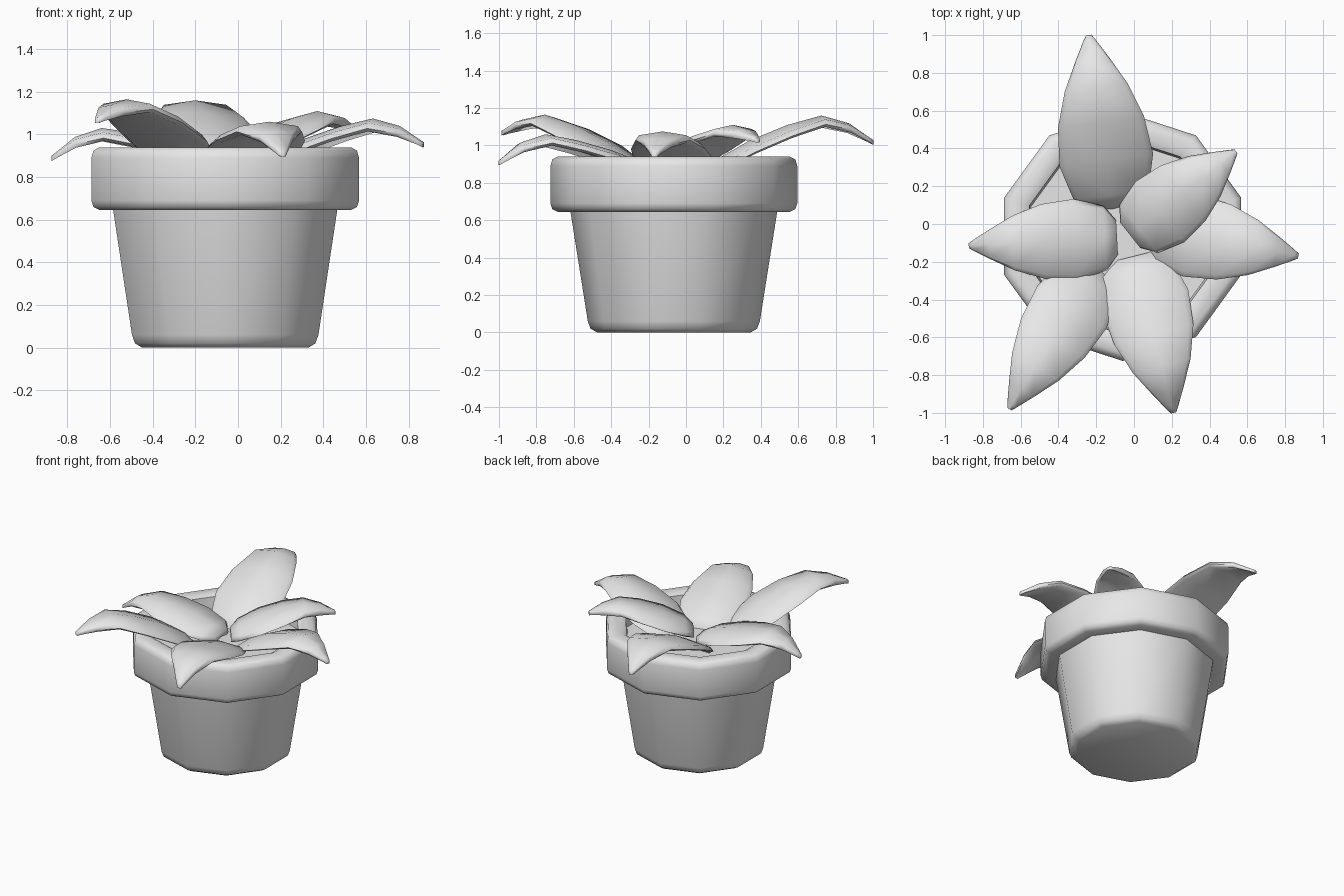
import bpy, bmesh
from math import sin, cos, pi, radians
from mathutils import Vector

cube = bpy.data.objects.get("Cube")
if cube:
    bpy.data.objects.remove(cube, do_unlink=True)

# One plain grey for everything
grey = bpy.data.materials.new("plain_grey")
grey.use_nodes = True
grey.diffuse_color = (0.8, 0.8, 0.8, 1)
grey.node_tree.nodes["Principled BSDF"].inputs["Base Color"].default_value = (0.8, 0.8, 0.8, 1)

POT_CENTRE = Vector((-0.06, -0.065, 0))
SIDES = 10


def loft(name, rings, angle):
    """Skin a list of closed rings, cap both ends and smooth the result."""
    bm = bmesh.new()
    loops = [[bm.verts.new(p) for p in ring] for ring in rings]
    n = len(loops[0])
    for a, b in zip(loops, loops[1:]):
        for i in range(n):
            j = (i + 1) % n
            bm.faces.new((a[i], a[j], b[j], b[i]))
    bm.faces.new(loops[0])
    bm.faces.new(loops[-1])
    bmesh.ops.recalc_face_normals(bm, faces=bm.faces)
    mesh = bpy.data.meshes.new(name)
    bm.to_mesh(mesh)
    bm.free()
    mesh.materials.append(grey)
    obj = bpy.data.objects.new(name, mesh)
    bpy.context.collection.objects.link(obj)
    bpy.ops.object.select_all(action="DESELECT")
    obj.select_set(True)
    bpy.context.view_layer.objects.active = obj
    bpy.ops.object.shade_smooth_by_angle(angle=radians(angle))
    return obj


def turned(name, profile):
    """Ten-sided turned part from (radius, height) points."""
    angles = [pi / 2 + 2 * pi * i / SIDES for i in range(SIDES)]
    rings = [[POT_CENTRE + Vector((r * cos(a), r * sin(a), z)) for a in angles]
             for r, z in profile]
    return loft(name, rings, 50)


# Tapered pot with a soft foot, thick rounded rim and soil-level floor
turned("pot_body", [(0.41, 0), (0.445, 0.02), (0.46, 0.06), (0.555, 0.66)])
turned("pot_rim", [(0.5, 0.645), (0.62, 0.645), (0.65, 0.66), (0.66, 0.69),
                   (0.66, 0.89), (0.65, 0.925), (0.62, 0.94), (0.55, 0.94),
                   (0.52, 0.925), (0.51, 0.84)])

# Leaf outline: distance along, share of half width
OUTLINE = [(0, 0.42), (0.08, 0.8), (0.28, 1), (0.5, 0.92),
           (0.7, 0.67), (0.86, 0.36), (0.97, 0.13), (1, 0.06)]
# Rise from base to crest, then drop from crest to tip
RISE = [0, 0.25, 0.58, 0.84, 1]
DROP = [0.32, 0.86, 1]
# Cross-section: sideways share, up or down share
SECTION = [(-1, 0), (-0.88, 1), (0, 1), (0.88, 1),
           (1, 0), (0.88, -1), (0, -1), (-0.88, -1)]


def leaf(name, base, tip, width, z_base, z_crest, z_tip):
    base, tip = Vector(base), Vector(tip)
    axis = tip - base
    side = Vector((-axis.y, axis.x)).normalized()
    heights = [z_base + (z_crest - z_base) * f for f in RISE]
    heights += [z_crest + (z_tip - z_crest) * f for f in DROP]
    rings = []
    for (t, share), z in zip(OUTLINE, heights):
        centre = base + axis * t
        half = width / 2 * share
        thick = 0.02 if t < 0.9 else 0.012
        ring = []
        for u, v in SECTION:
            p = centre + side * (u * half)
            ring.append((p.x, p.y, z - thick + v * thick - 0.04 * share * u * u))
        rings.append(ring)
    loft(name, rings, 65)


# Rosette of six drooping leaves
leaf("back_leaf", (-0.11, 0.08), (-0.24, 1), 0.5, 0.84, 1.16, 1.03)
leaf("back_left_leaf", (-0.02, -0.06), (0.54, 0.385), 0.41, 0.91, 1.11, 1.04)
leaf("left_leaf", (0.08, -0.02), (0.87, -0.17), 0.44, 0.84, 1.075, 0.965)
leaf("front_left_leaf", (0, -0.17), (0.21, -1), 0.47, 0.86, 1.06, 0.92)
leaf("front_right_leaf", (-0.2, -0.23), (-0.66, -0.98), 0.43, 0.84, 1.165, 1.08)
leaf("right_leaf", (-0.09, -0.07), (-0.875, -0.115), 0.43, 0.89, 1.03, 0.9)
